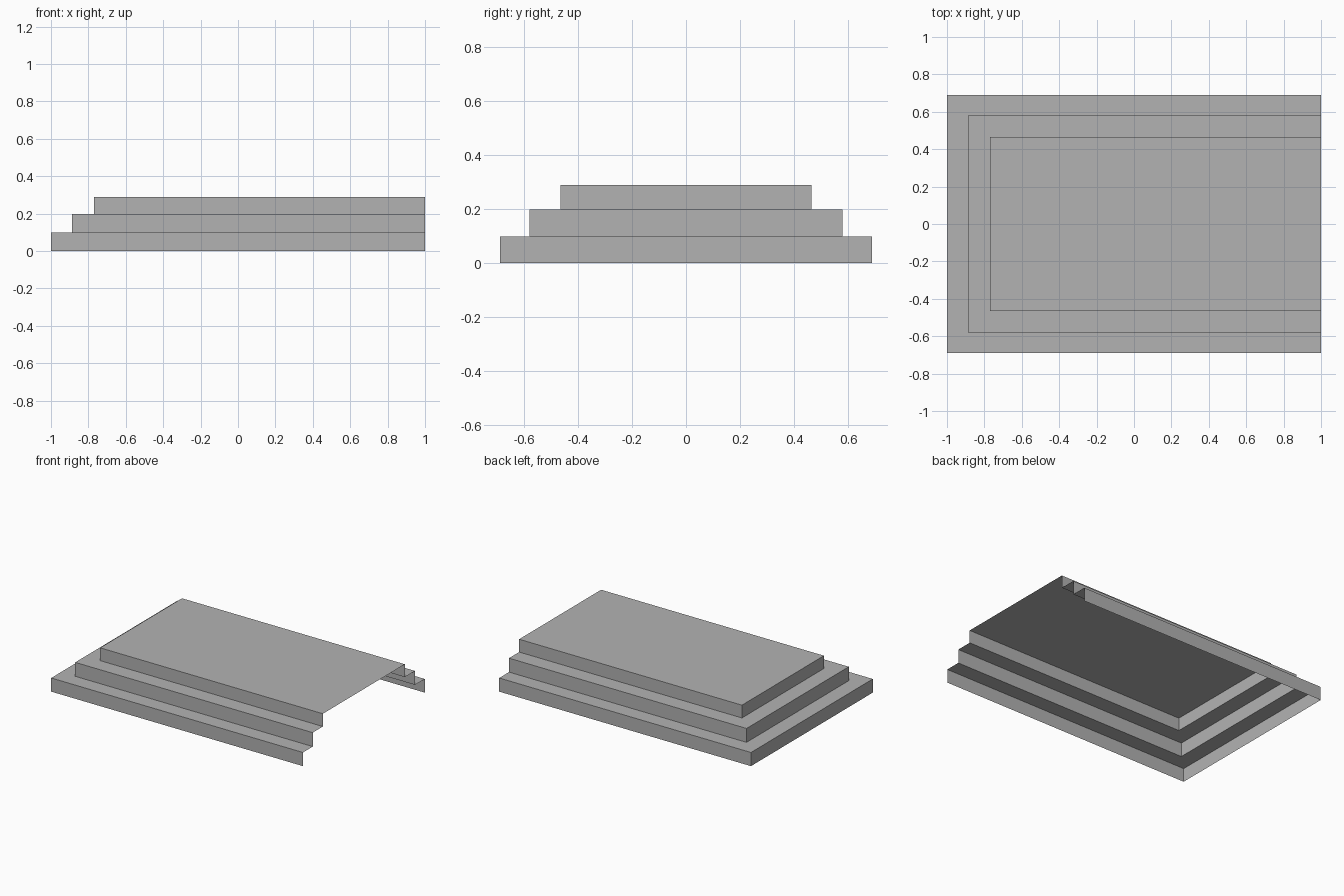
import bpy
import bmesh

# Remove the default cube
cube = bpy.data.objects.get("Cube")
if cube:
    bpy.data.objects.remove(cube, do_unlink=True)

# Plain grey stone
stone = bpy.data.materials.new("grey_stone")
stone.use_nodes = True
colour = (0.448, 0.448, 0.448, 1)
stone.diffuse_color = colour
stone.node_tree.nodes["Principled BSDF"].inputs["Base Color"].default_value = colour

# Each tier: reach towards -x, half depth in y, bottom and top height
OPEN_X = 1.0
TIERS = [(1.0, 0.691, 0.0, 0.098),
         (0.887, 0.58, 0.098, 0.198),
         (0.77, 0.465, 0.198, 0.29)]


def add_ring(bm, reach, half, z):
    """Three-sided outline, open on the +x side."""
    corners = [(OPEN_X, -half), (-reach, -half), (-reach, half), (OPEN_X, half)]
    return [bm.verts.new((x, y, z)) for x, y in corners]


bm = bmesh.new()

# Outlines at the foot and head of every riser
rings = []
for reach, half, low, high in TIERS:
    rings.append(add_ring(bm, reach, half, low))
    rings.append(add_ring(bm, reach, half, high))

# Risers and treads join neighbouring outlines
for lower, upper in zip(rings, rings[1:]):
    for i in range(3):
        bm.faces.new((lower[i + 1], lower[i], upper[i], upper[i + 1]))

# Top platform; the underside and the +x side stay open
bm.faces.new(reversed(rings[-1]))
bm.normal_update()

mesh = bpy.data.meshes.new("stepped_platform")
bm.to_mesh(mesh)
bm.free()
mesh.materials.append(stone)
platform = bpy.data.objects.new("stepped_platform", mesh)
bpy.context.scene.collection.objects.link(platform)
